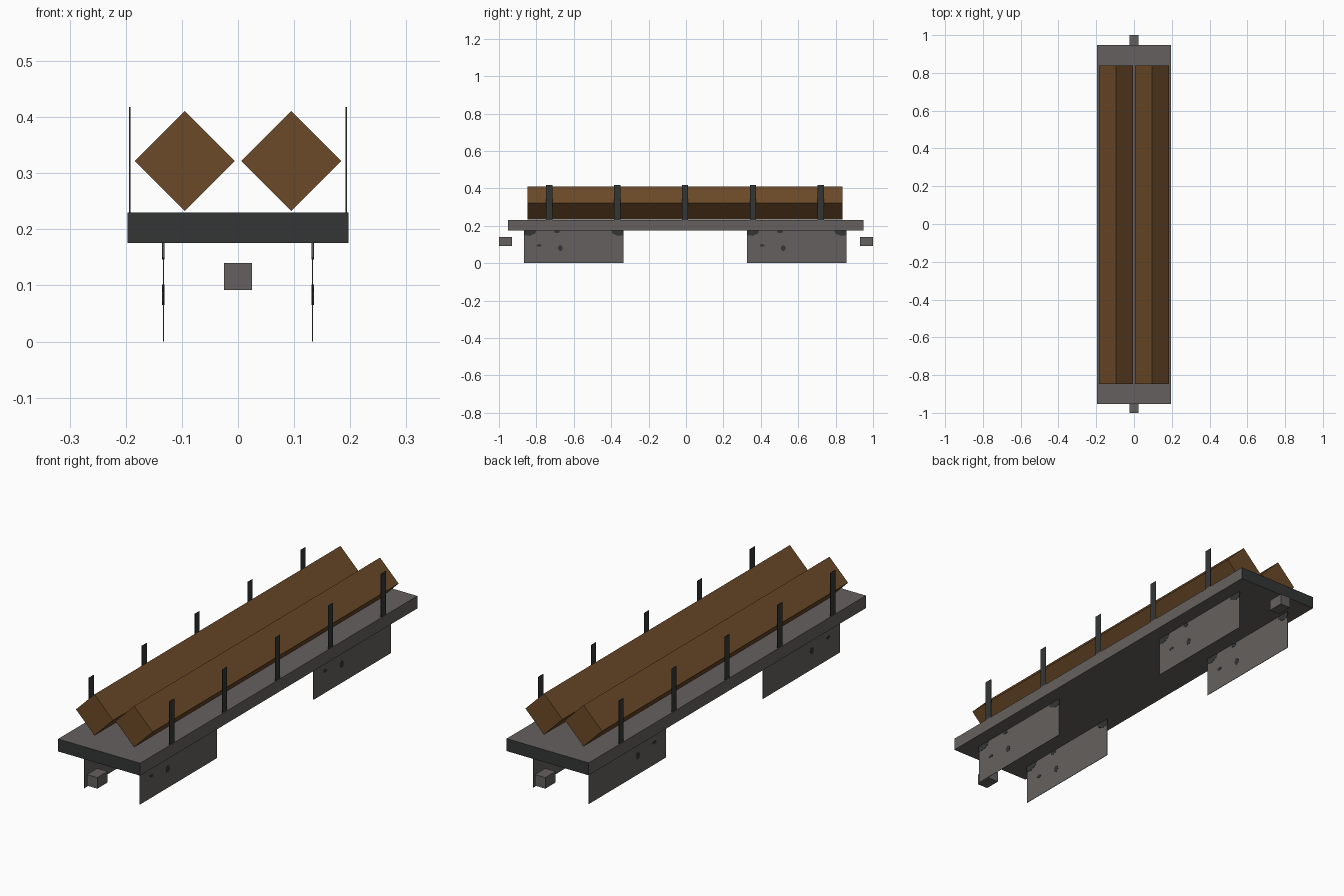
import bpy, bmesh, math
from mathutils import Matrix

if "Cube" in bpy.data.objects:
    bpy.data.objects.remove(bpy.data.objects["Cube"])


def material(name, rgb):
    m = bpy.data.materials.new(name)
    m.diffuse_color = (*rgb, 1)
    m.use_nodes = True
    m.node_tree.nodes["Principled BSDF"].inputs["Base Color"].default_value = m.diffuse_color
    return m


GREY = material("weathered grey", (0.128, 0.118, 0.113))
DARK = material("dark iron", (0.034, 0.036, 0.036))
WOOD = material("brown timber", (0.150, 0.068, 0.021))


def add_object(name, bm, *mats):
    bmesh.ops.recalc_face_normals(bm, faces=bm.faces)
    me = bpy.data.meshes.new(name)
    bm.to_mesh(me)
    bm.free()
    for m in mats:
        me.materials.append(m)
    ob = bpy.data.objects.new(name, me)
    bpy.context.collection.objects.link(ob)
    return ob


def box(name, lo, hi, mat, *more):
    size = [b - a for a, b in zip(lo, hi)]
    mid = [(a + b) / 2 for a, b in zip(lo, hi)]
    bm = bmesh.new()
    bmesh.ops.create_cube(bm, size=1, matrix=Matrix.Translation(mid) @ Matrix.Diagonal((*size, 1)))
    return add_object(name, bm, mat, *more)


def side_plate(name, x, outline, half, mat):
    """Thin plate in the yz plane, from an outline of (y, z) points."""
    bm = bmesh.new()
    face = bm.faces.new([bm.verts.new((x - half, y, z)) for y, z in outline])
    ext = bmesh.ops.extrude_face_region(bm, geom=[face])["geom"]
    for v in ext:
        if isinstance(v, bmesh.types.BMVert):
            v.co.x += 2 * half
    return add_object(name, bm, mat)


# flat deck: grey, with dark end faces
deck = box("deck", (-0.197, -0.952, 0.176), (0.197, 0.948, 0.23), GREY, DARK)
for p in deck.data.polygons:
    if abs(p.normal.y) > 0.5:
        p.material_index = 1

# two square timbers resting on their edges
for side, label in ((-1, "left"), (1, "right")):
    bm = bmesh.new()
    bmesh.ops.create_cone(
        bm, cap_ends=True, segments=4, radius1=0.089, radius2=0.089, depth=1.686,
        matrix=Matrix.Translation((side * 0.095, -0.005, 0.322)) @ Matrix.Rotation(math.pi / 2, 4, "X"))
    ob = add_object(f"timber_{label}", bm, WOOD)
    # make sure the square stands on a corner
    if len({round(v.co.x, 3) for v in ob.data.vertices}) == 2:
        ob.data.transform(Matrix.Translation((side * 0.095, 0, 0.322)) @ Matrix.Rotation(math.pi / 4, 4, "Y")
                          @ Matrix.Translation((-side * 0.095, 0, -0.322)))

    # stakes along the deck edge
    for i in range(5):
        y = -0.005 + (i - 2) * 0.363
        box(f"stake_{label}_{i + 1}", (side * 0.193 - 0.001, y - 0.017, 0.229),
            (side * 0.193 + 0.001, y + 0.017, 0.418), DARK)

    # bogie side frames with painted dark openings
    for y0, end in ((-0.865, "front"), (0.327, "back")):
        x, w, top = side * 0.133, 0.53, 0.177
        box(f"bogie_side_{label}_{end}", (x - 0.001, y0, 0), (x + 0.001, y0 + w, top), GREY)
        corner = [(0, top), (0.064, top), (0.06, 0.16), (0.03, 0.146), (0, 0.15)]
        for k, flip in enumerate((False, True)):
            pts = [(y0 + (w - u if flip else u), z) for u, z in corner]
            side_plate(f"bogie_corner_{label}_{end}_{k + 1}", x, pts, 0.002, DARK)
        for k, (u, z, ry, rz) in enumerate(((0.08, 0.095, 0.014, 0.007), (0.193, 0.081, 0.013, 0.016),
                                            (0.175, 0.168, 0.016, 0.008))):
            ring = [(y0 + u + ry * math.cos(a * math.pi / 4), z + rz * math.sin(a * math.pi / 4))
                    for a in range(8)]
            side_plate(f"bogie_opening_{label}_{end}_{k + 1}", x, ring, 0.002, DARK)

# couplers at both ends
box("front_coupler", (-0.025, -1, 0.092), (0.025, -0.929, 0.14), GREY)
box("back_coupler", (-0.025, 0.929, 0.092), (0.025, 1, 0.14), GREY)
